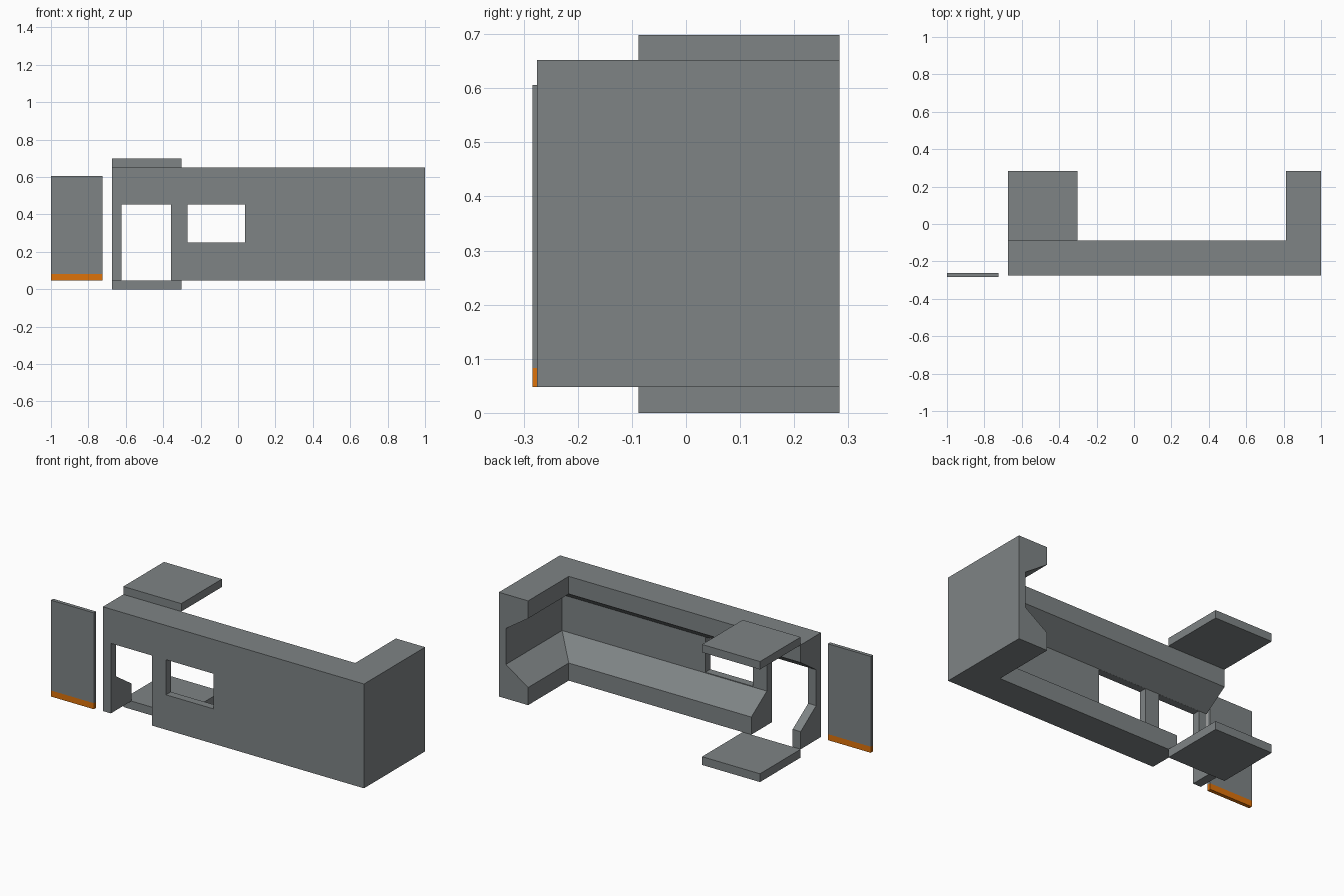
import bpy, bmesh

if "Cube" in bpy.data.objects:
    bpy.data.objects.remove(bpy.data.objects["Cube"])


def material(name, rgb):
    m = bpy.data.materials.new(name)
    m.diffuse_color = (*rgb, 1)
    m.use_nodes = True
    m.node_tree.nodes["Principled BSDF"].inputs["Base Color"].default_value = m.diffuse_color
    return m


grey = material("panel grey", (0.21, 0.23, 0.235))
orange = material("warning orange", (0.73, 0.17, 0.003))


def finish(name, bm, mat):
    bmesh.ops.recalc_face_normals(bm, faces=bm.faces)
    me = bpy.data.meshes.new(name)
    bm.to_mesh(me)
    bm.free()
    me.materials.append(mat)
    ob = bpy.data.objects.new(name, me)
    bpy.context.collection.objects.link(ob)
    return ob


def box(name, x, y, z, mat=grey):
    bm = bmesh.new()
    bmesh.ops.create_cube(bm, size=1)
    for v in bm.verts:
        v.co = [r[0] if c < 0 else r[1] for c, r in zip(v.co, (x, y, z))]
    return finish(name, bm, mat)


LEFT, RIGHT, FRONT, BACK = -0.673, 1.0, -0.275, 0.284
BOTTOM, TOP = 0.048, 0.652

# L-shaped wall: one recessed cross-section (depth, height) swept round a mitred corner
profile = [(0, BOTTOM), (0.187, BOTTOM), (0.187, 0.15), (0.045, 0.246),
           (0.045, 0.454), (0.187, 0.55), (0.187, TOP), (0, TOP)]
bm = bmesh.new()
rings = [[bm.verts.new(p) for p in ring] for ring in (
    [(LEFT, FRONT + d, z) for d, z in profile],
    [(RIGHT - d, FRONT + d, z) for d, z in profile],
    [(RIGHT - d, BACK, z) for d, z in profile])]
n = len(profile)
for a, b in zip(rings, rings[1:]):
    for i in range(n):
        j = (i + 1) % n
        bm.faces.new((a[i], a[j], b[j], b[i]))
bm.faces.new(rings[0])
bm.faces.new(rings[-1])
wall = finish("corner_wall", bm, grey)

# Doorway (open at the floor) and window cut through the wall
cutters = [box("doorway_cutter", (-0.622, -0.357), (-0.5, 0.2), (-0.1, 0.4535)),
           box("window_cutter", (-0.269, 0.037), (-0.5, -0.12), (0.25, 0.4535))]
bpy.context.view_layer.objects.active = wall
for c in cutters:
    c.hide_render = True
    mod = wall.modifiers.new(c.name, 'BOOLEAN')
    mod.operation = 'DIFFERENCE'
    mod.solver = 'EXACT'
    mod.object = c
    bpy.ops.object.modifier_apply(modifier=mod.name)
for c in cutters:
    bpy.data.objects.remove(c)

# Floor and ceiling tiles
for name, z in (("floor_tile", (0, BOTTOM)), ("ceiling_tile", (TOP, 0.698))):
    box(name, (LEFT, -0.302), (FRONT + 0.187, BACK), z)

# Sliding door leaf with a coloured strip along the bottom
leaf_x, leaf_y = (-1.0, -0.725), (-0.284, -0.263)
box("door_leaf", leaf_x, leaf_y, (0.083, 0.606))
box("door_strip", leaf_x, leaf_y, (BOTTOM, 0.083), orange)
